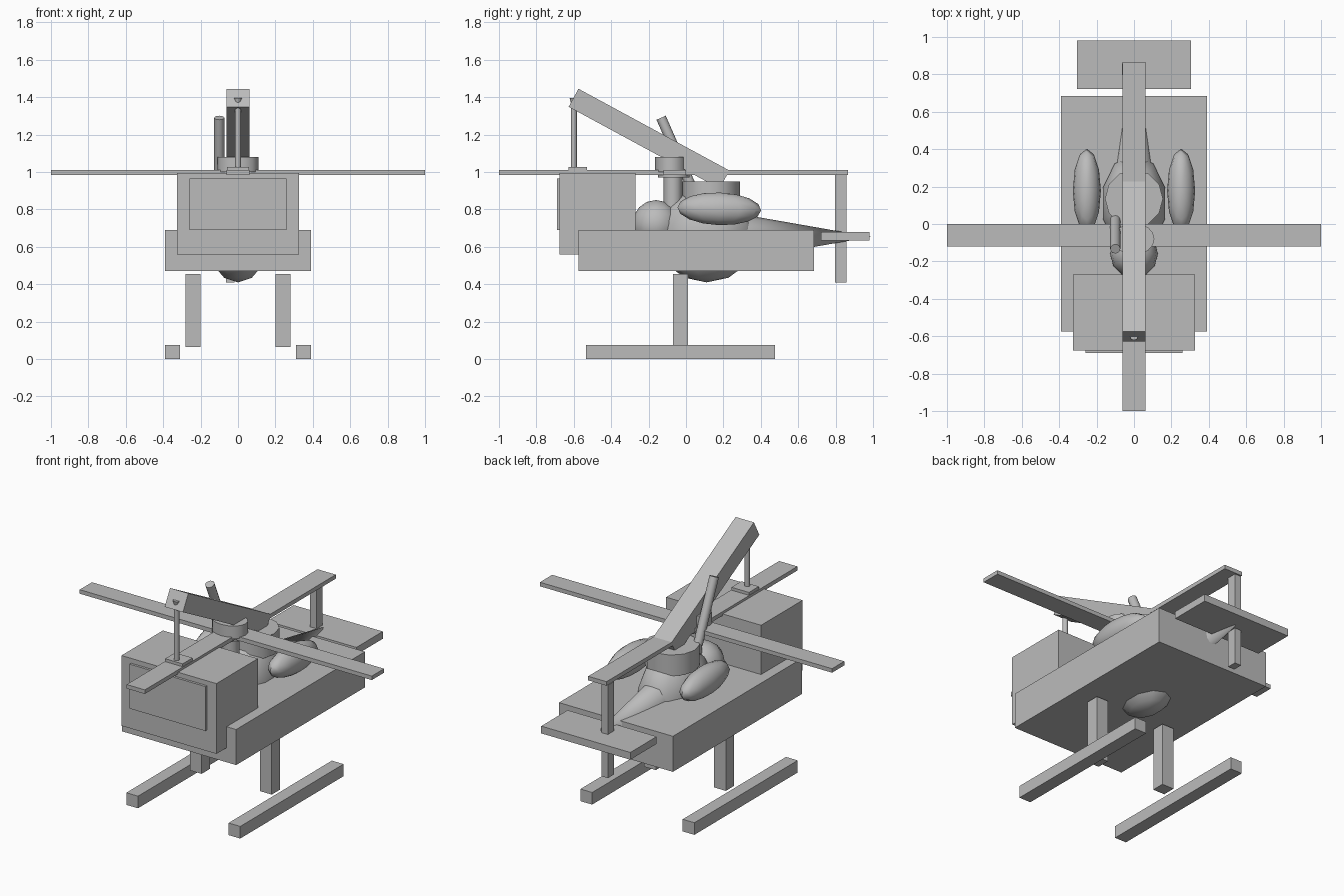
import bpy, math
from mathutils import Vector

if "Cube" in bpy.data.objects:
    bpy.data.objects.remove(bpy.data.objects["Cube"])

grey = bpy.data.materials.new("plain grey")
grey.diffuse_color = (0.5, 0.5, 0.5, 1)
grey.use_nodes = True
grey.node_tree.nodes["Principled BSDF"].inputs["Base Color"].default_value = grey.diffuse_color


def finish(name, smooth=False):
    ob = bpy.context.object
    ob.name = name
    bpy.ops.object.transform_apply(location=False, rotation=False, scale=True)
    ob.data.materials.append(grey)
    if smooth:
        bpy.ops.object.shade_smooth_by_angle(angle=math.radians(50))
    return ob


def box(name, x, y, z):
    """Box from (min, max) pairs."""
    mid = [(a + b) / 2 for a, b in (x, y, z)]
    bpy.ops.mesh.primitive_cube_add(size=1, location=mid)
    bpy.context.object.scale = [b - a for a, b in (x, y, z)]
    return finish(name)


def tube(name, a, b, r1, r2=None, sides=12, squash=(1, 1)):
    """Cylinder or cone running from a to b."""
    a, b = Vector(a), Vector(b)
    d = b - a
    bpy.ops.mesh.primitive_cone_add(vertices=sides, radius1=r1, radius2=r1 if r2 is None else r2,
                                    depth=d.length, location=(a + b) / 2,
                                    rotation=d.to_track_quat('Z', 'Y').to_euler())
    bpy.context.object.scale = (*squash, 1)
    return finish(name, True)


def ball(name, loc, radii, segs, rings, rot=(0, 0, 0)):
    bpy.ops.mesh.primitive_uv_sphere_add(segments=segs, ring_count=rings, radius=1,
                                         location=loc, rotation=rot)
    bpy.context.object.scale = radii
    return finish(name, True)


# Hull, cab and windscreen
box("hull", (-.39, .39), (-.575, .685), (.47, .69))
box("cab", (-.325, .325), (-.675, -.27), (.56, .995))
box("windscreen", (-.26, .26), (-.69, -.674), (.69, .965))

# Landing gear
for side, s in (("left", -1), ("right", 1)):
    box(side + "_skid", sorted((s * .31, s * .39)), (-.535, .475), (0, .075))
    box(side + "_leg", sorted((s * .20, s * .28)), (-.07, .01), (.065, .455))
    ball(side + "_pod", (s * .252, .178, .803), (.075, .224, .087), 12, 8, (math.radians(-2), 0, 0))

# Rounded engine bodies and turret
ball("engine_body", (0, .11, .66), (.18, .27, .25), 10, 7)
ball("front_dome", (0, -.16, .72), (.128, .128, .13), 12, 8)
tube("turret", (0, .135, .82), (0, .135, .95), .155, sides=12)

# Rotor
box("cross_blade", (-1, 1), (-.12, 0), (.985, 1.01))
box("long_blade", (-.0625, .0625), (-1, .867), (.985, 1.01))
tube("rotor_mast", (0, -.07, .72), (0, -.07, 1.0), .05)
tube("rotor_collar", (0, -.065, .97), (0, -.065, 1.0), .085)
tube("rotor_hub", (0, -.08, 1.0), (0, -.08, 1.08), .085, sides=16, squash=(1.28, 1))

# Tail
tube("tail_cone", (0, .2, .653), (0, .99, .653), .138, 0, sides=12, squash=(.85, 1))
box("tail_wing", (-.305, .305), (.722, .98), (.635, .68))
box("tail_fin", (-.065, -.02), (.797, .857), (.41, .985))

# Sloping boom on top
a, b = Vector((0, -.575, 1.445)), Vector((0, .232, 1.008))
d = b - a
drop = Vector((0, d.z, -d.y)).normalized() * .11
mid = (a + b + drop) / 2
bpy.ops.mesh.primitive_cube_add(size=1, location=mid, rotation=(math.atan2(d.z, d.y), 0, 0))
bpy.context.object.scale = (.125, d.length, .11)
finish("boom")

# Hanging rod with foot, and the lever beside the hub
tube("hanging_rod", (0, -.6, 1.01), (0, -.6, 1.36), .016, sides=8)
tube("rod_cap", (0, -.6, 1.36), (0, -.6, 1.395), .013, .022, sides=8)
box("rod_foot", (-.06, .06), (-.627, -.53), (1.005, 1.028))
tube("lever", (-.1, .025, .93), (-.1, -.133, 1.29), .027)
